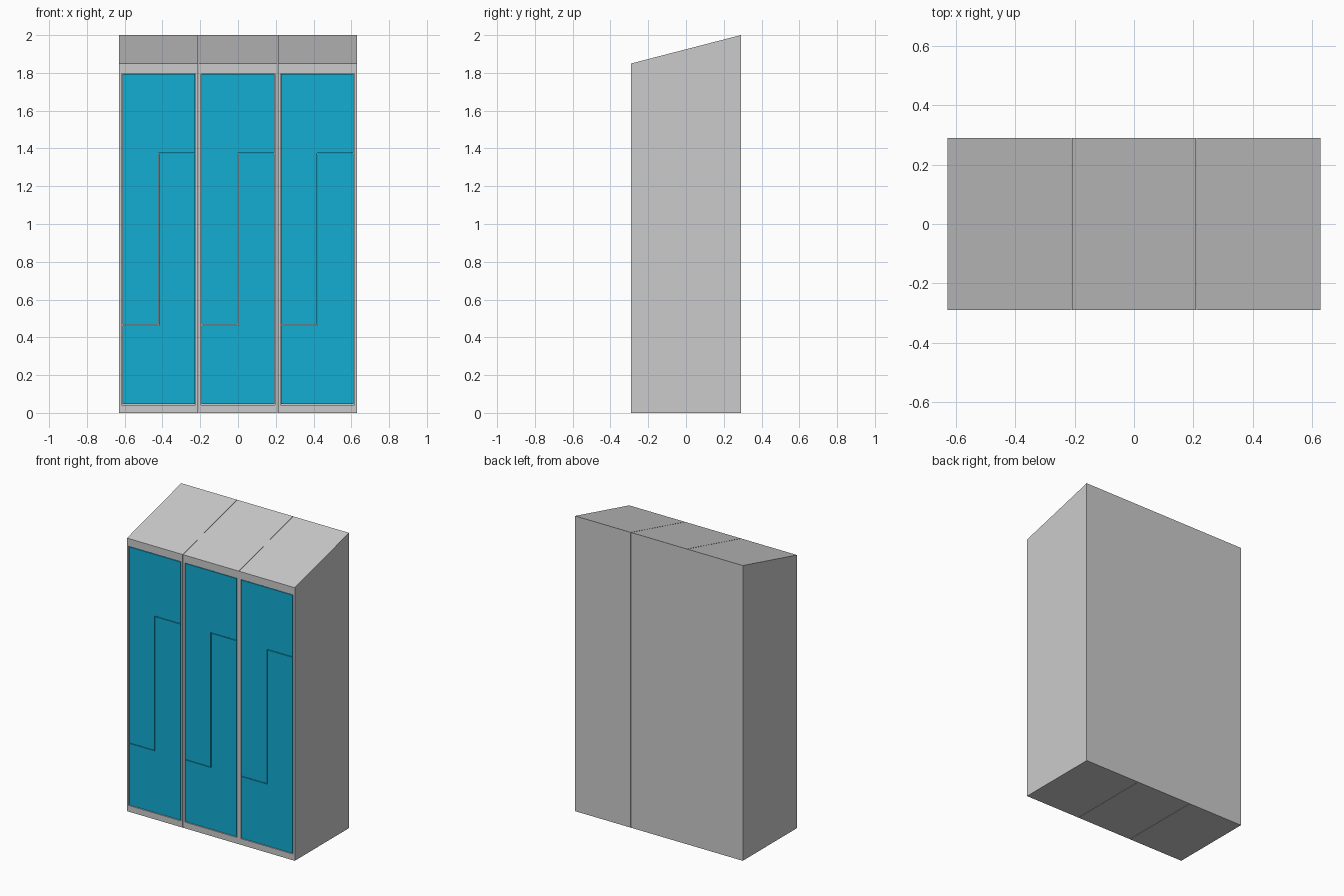
import bpy, bmesh
from mathutils import Vector

if "Cube" in bpy.data.objects:
    bpy.data.objects.remove(bpy.data.objects["Cube"])

PITCH, HALF_W = 0.42, 0.2088          # module spacing and half width
FRONT, BACK = -0.29, 0.29
Z_FRONT, Z_BACK = 1.85, 2.0
OPEN_HALF, OPEN_LO, OPEN_HI = 0.196, 0.042, 1.798
RECESS = 0.02
GAP = 0.004

blue = bpy.data.materials.new("door_blue")
blue.diffuse_color = (0.006, 0.42, 0.65, 1)
blue.use_nodes = True
blue.node_tree.nodes["Principled BSDF"].inputs["Base Color"].default_value = blue.diffuse_color


def prism(bm, points, offset):
    """Extrude a flat profile by an offset into a closed solid."""
    face = bm.faces.new([bm.verts.new(p) for p in points])
    ext = bmesh.ops.extrude_face_region(bm, geom=[face], use_keep_orig=True)
    moved = [v for v in ext["geom"] if isinstance(v, bmesh.types.BMVert)]
    bmesh.ops.translate(bm, verts=moved, vec=Vector(offset))
    bmesh.ops.recalc_face_normals(bm, faces=bm.faces[:])


def finish(bm, name, x, material=None):
    mesh = bpy.data.meshes.new(name)
    bm.to_mesh(mesh)
    bm.free()
    obj = bpy.data.objects.new(name, mesh)
    obj.location.x = x
    bpy.context.collection.objects.link(obj)
    if material:
        mesh.materials.append(material)
    return obj


def cabinet(name, x):
    bm = bmesh.new()
    # sloping-top side profile
    profile = [(FRONT, 0), (BACK, 0), (BACK, Z_BACK), (FRONT, Z_FRONT)]
    prism(bm, [(-HALF_W, y, z) for y, z in profile], (2 * HALF_W, 0, 0))
    # front frame around a shallow door recess
    bm.normal_update()
    front = min(bm.faces, key=lambda f: f.normal.y)
    bmesh.ops.inset_individual(bm, faces=[front], thickness=0.01)
    for v in front.verts:
        v.co.x = OPEN_HALF if v.co.x > 0 else -OPEN_HALF
        v.co.z = OPEN_HI if v.co.z > 1 else OPEN_LO
    inner = bmesh.ops.extrude_discrete_faces(bm, faces=[front])["faces"][0]
    bmesh.ops.translate(bm, verts=inner.verts[:], vec=(0, RECESS, 0))
    finish(bm, name, x)


def door(name, x, sign):
    # L-shaped leaf; the second leaf is the first turned half a circle
    mid = (OPEN_LO + OPEN_HI) / 2
    w, h, g = OPEN_HALF - GAP, (OPEN_HI - OPEN_LO) / 2 - GAP, GAP / 2
    step = 0.455
    outline = [(-w, h), (w, h), (w, step + g), (-g, step + g),
               (-g, -step + g), (-w, -step + g)]
    bm = bmesh.new()
    prism(bm, [(sign * a, FRONT + 0.001, mid + sign * b) for a, b in outline],
          (0, RECESS - 0.001, 0))
    finish(bm, name, x, blue)


for i, side in enumerate(("left", "middle", "right")):
    cx = (i - 1) * PITCH
    cabinet(f"{side}_cabinet", cx)
    door(f"{side}_upper_door", cx, 1)
    door(f"{side}_lower_door", cx, -1)
